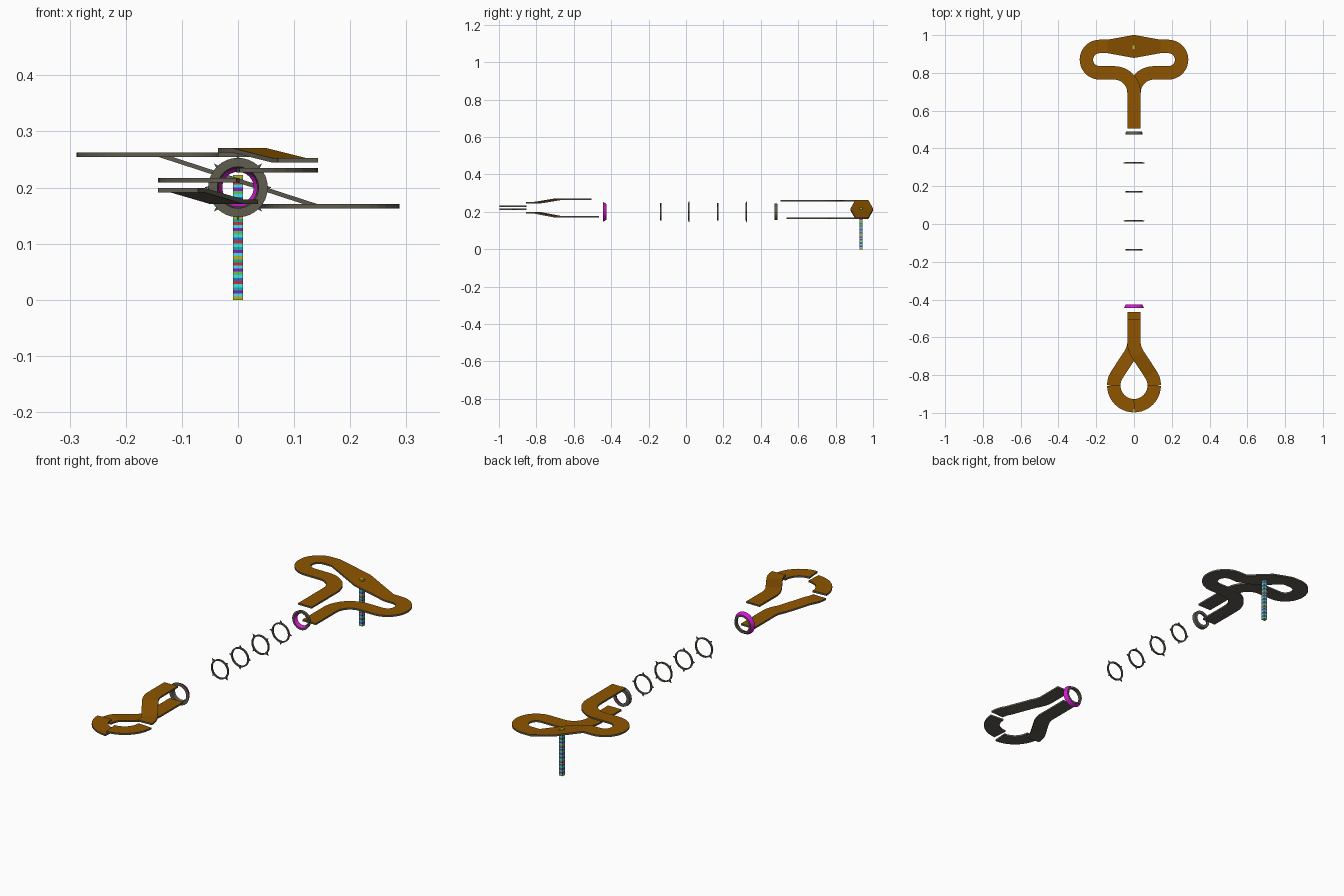
import bpy, bmesh, math
from mathutils import Vector

if "Cube" in bpy.data.objects:
    bpy.data.objects.remove(bpy.data.objects["Cube"])


def material(name, rgb):
    m = bpy.data.materials.new(name)
    m.diffuse_color = (*rgb, 1)
    m.use_nodes = True
    m.node_tree.nodes["Principled BSDF"].inputs["Base Color"].default_value = m.diffuse_color
    return m


BROWN = material("brown", (0.27, 0.09, 0.0))
DARK = material("dark_grey", (0.115, 0.107, 0.078))
MAGENTA = material("magenta", (0.62, 0.01, 0.62))
BANDS = [material(n, c) for n, c in (
    ("cyan", (0.05, 0.80, 0.80)), ("purple", (0.25, 0.01, 0.60)),
    ("teal", (0.01, 0.45, 0.36)), ("red", (0.60, 0.03, 0.03)),
    ("blue", (0.02, 0.15, 0.65)), ("olive", (0.50, 0.45, 0.01)),
    ("green", (0.10, 0.60, 0.08)))]

W, T = 0.0355, 0.004      # half width and half thickness of the flat strips
ZC = 0.2                  # height of the ring axis


def finish(name, bm, mats):
    bmesh.ops.recalc_face_normals(bm, faces=bm.faces)
    me = bpy.data.meshes.new(name)
    bm.to_mesh(me)
    bm.free()
    for m in mats:
        me.materials.append(m)
    ob = bpy.data.objects.new(name, me)
    bpy.context.collection.objects.link(ob)
    return ob


def arc(cx, cy, r, a0, a1, n):
    return [(cx + r * math.cos(math.radians(a0 + (a1 - a0) * i / n)),
             cy + r * math.sin(math.radians(a0 + (a1 - a0) * i / n))) for i in range(n + 1)]


def ribbon(name, pts, widths=None):
    """Flat strip along a path, brown on top and dark elsewhere."""
    bm = bmesh.new()
    P = [Vector(p) for p in pts]
    rows = []
    for i, p in enumerate(P):
        a = (p - P[i - 1]).xy.normalized() if i else None
        b = (P[i + 1] - p).xy.normalized() if i < len(P) - 1 else None
        a, b = a or b, b or a
        d = (a + b).normalized()
        w = (widths[i] if widths else W) / max(0.5, d.dot(a))
        n = Vector((-d.y, d.x, 0)) * w
        up = Vector((0, 0, T))
        rows.append([bm.verts.new(v) for v in (p + n + up, p - n + up, p - n - up, p + n - up)])
    for r, s in zip(rows, rows[1:]):
        for k in range(4):
            f = bm.faces.new((r[k], r[(k + 1) % 4], s[(k + 1) % 4], s[k]))
            f.material_index = 0 if k == 0 else 1
    for r in (rows[0], rows[-1]):
        bm.faces.new(r).material_index = 1
    return finish(name, bm, [BROWN, DARK])


def ring(name, profile, edge_mats, spikes=None, n=32):
    """Revolve an (r, y) profile about the y axis, with optional points outside."""
    bm = bmesh.new()
    rows = []
    for i in range(n):
        a = 2 * math.pi * i / n
        rows.append([bm.verts.new((r * math.cos(a), y, ZC + r * math.sin(a))) for r, y in profile])
    m = len(profile)
    for i in range(n):
        r, s = rows[i], rows[(i + 1) % n]
        for k in range(m):
            f = bm.faces.new((r[k], r[(k + 1) % m], s[(k + 1) % m], s[k]))
            f.material_index = edge_mats[k]
    if spikes is not None:
        y0, y1 = profile[0][1], profile[1][1]
        for q in range(4):
            a = spikes + q * math.pi / 2
            base = [bm.verts.new((0.044 * math.cos(t), y, ZC + 0.044 * math.sin(t)))
                    for t, y in ((a - 0.13, y0), (a + 0.13, y0), (a + 0.13, y1), (a - 0.13, y1))]
            tip = bm.verts.new((0.060 * math.cos(a), (y0 + y1) / 2, ZC + 0.060 * math.sin(a)))
            bm.faces.new(base)
            for k in range(4):
                bm.faces.new((base[k], base[(k + 1) % 4], tip))
    return finish(name, bm, [DARK, MAGENTA])


# Back handle: upper loop on the left, lower loop on the right
for name, sx, z, y0 in (("handle_upper_loop", -1, 0.258, 0.505),
                        ("handle_lower_loop", 1, 0.167, 0.537)):
    path = [(0, y0)] + arc(0.105, 0.695, 0.105, 180, 90, 10)
    path += arc(0.182, 0.87, 0.07, -90, 90, 18)
    path += [(0.14, 0.94)]
    ribbon(name, [(sx * x, y, z) for x, y in path])

# Slanted diamond crossbar joining the two loops
ribbon("handle_crossbar", [(-0.14, 0.94, 0.258), (0, 0.94, 0.2125), (0.14, 0.94, 0.167)],
       [W, 0.061, W])

# Front eyelet: split arms that step towards each other
CY, R = -0.855, 0.107
for name, sx, z0, z1, y0 in (("eyelet_upper_arm", 1, 0.266, 0.249, -0.505),
                             ("eyelet_lower_arm", -1, 0.175, 0.195, -0.465)):
    bend = [(0, -0.635), (0.002, -0.648), (0.006, -0.661), (0.013, -0.678), (0.021, -0.692)]
    turn = arc(0, CY, R, 33.5, 0, 6)
    pts = [(0, y0, z0)] + [(sx * x, y, z0) for x, y in bend]
    pts += [(sx * x, y, z1) for x, y in turn]
    ribbon(name, pts)

# Eyelet quarter arcs
ribbon("eyelet_right_quarter", [(x, y, 0.231) for x, y in arc(0, CY, R, 0, -90, 10)])
ribbon("eyelet_left_quarter", [(x, y, 0.213) for x, y in arc(0, CY, R, 180, 270, 10)])

# Tapered end collars: magenta outside on the front one, inside on the back one
ring("front_collar", [(0.053, -0.444), (0.043, -0.426), (0.034, -0.426), (0.037, -0.444)],
     (1, 0, 0, 0))
ring("back_collar", [(0.045, 0.473), (0.043, 0.489), (0.028, 0.489), (0.036, 0.473)],
     (0, 0, 1, 0))

# Spiked hoops, alternately turned by 45 degrees
for i, y in enumerate((-0.136, 0.016, 0.170, 0.323)):
    ring("spiked_hoop_%d" % (i + 1),
         [(0.046, y - 0.004), (0.046, y + 0.004), (0.040, y + 0.004), (0.040, y - 0.004)],
         (0, 0, 0, 0), spikes=math.pi / 4 if i % 2 == 0 else 0)

# Square banded post under the crossbar
bm = bmesh.new()
N, H, S, HW = 40, 0.222, 4, 0.0088
corners = ((-HW, -HW), (HW, -HW), (HW, HW), (-HW, HW))
rows = [[bm.verts.new((x, 0.936 + y, H * j / N)) for x, y in corners] for j in range(N + 1)]
order = (5, 0, 1, 2, 0, 3, 4, 0, 6, 1, 0, 3, 2)
for j in range(N):
    for k in range(S):
        f = bm.faces.new((rows[j][k], rows[j][(k + 1) % S], rows[j + 1][(k + 1) % S], rows[j + 1][k]))
        f.material_index = order[j % len(order)]
bm.faces.new(rows[0]).material_index = 5
bm.faces.new(rows[-1]).material_index = 5
finish("banded_post", bm, BANDS)
